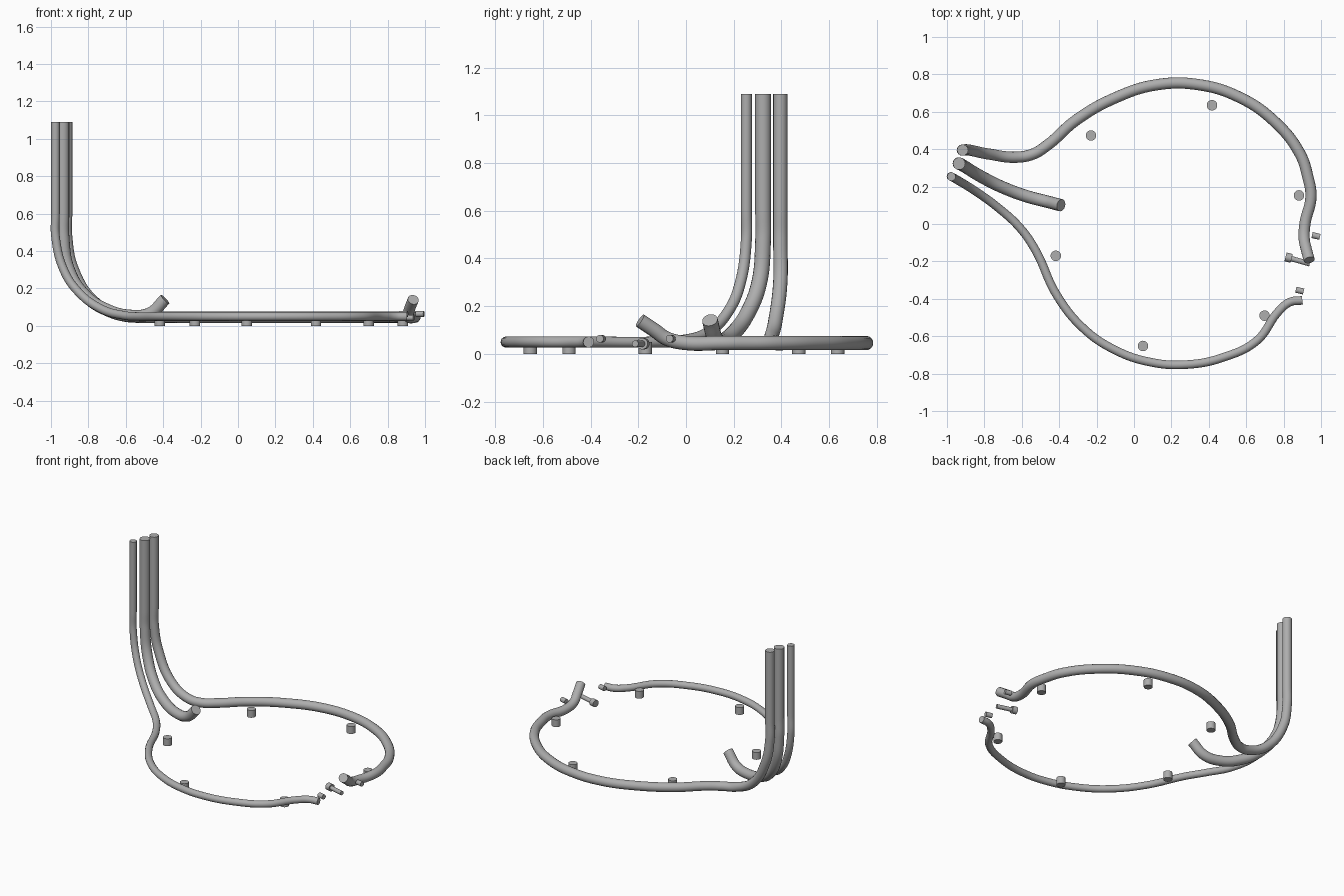
import bpy
import math
from mathutils import Vector

default_cube = bpy.data.objects.get("Cube")
if default_cube:
    bpy.data.objects.remove(default_cube, do_unlink=True)

# One plain grey for every part
grey = bpy.data.materials.new("satin grey metal")
grey.use_nodes = True
grey.diffuse_color = (0.42, 0.42, 0.42, 1)
grey.node_tree.nodes["Principled BSDF"].inputs["Base Color"].default_value = grey.diffuse_color

RING_CENTRE = Vector((0.235, 0, 0))
RING_RADIUS = 0.753
PIPE_TOP = 1.09


def finish(obj, name):
    obj.name = name
    obj.data.name = name
    obj.data.materials.clear()
    obj.data.materials.append(grey)
    bpy.ops.object.select_all(action="DESELECT")
    obj.select_set(True)
    bpy.context.view_layer.objects.active = obj
    bpy.ops.object.shade_smooth_by_angle(angle=math.radians(40))
    return obj


def riser(x, y):
    """Straight upright part of a pipe, from the top down."""
    return [(x, y, z) for z in (PIPE_TOP, 0.8, 0.6, 0.48)]


def ring_arc(start, end, steps, z):
    """Points along the large ring, angles in degrees."""
    points = []
    for i in range(steps + 1):
        angle = math.radians(start + (end - start) * i / steps)
        offset = Vector((math.cos(angle), math.sin(angle), 0)) * RING_RADIUS
        points.append(RING_CENTRE + offset + Vector((0, 0, z)))
    return points


def pipe(name, points, radius):
    """Round capped pipe swept smoothly through the points."""
    curve = bpy.data.curves.new(name, "CURVE")
    curve.dimensions = "3D"
    curve.bevel_depth = radius
    curve.bevel_resolution = 6
    curve.resolution_u = 10
    curve.use_fill_caps = True
    spline = curve.splines.new("BEZIER")
    spline.bezier_points.add(len(points) - 1)
    for knot, point in zip(spline.bezier_points, points):
        knot.co = point
        knot.handle_left_type = knot.handle_right_type = "AUTO"
    obj = bpy.data.objects.new(name, curve)
    bpy.context.collection.objects.link(obj)
    bpy.ops.object.select_all(action="DESELECT")
    obj.select_set(True)
    bpy.context.view_layer.objects.active = obj
    bpy.ops.object.convert(target="MESH")
    return finish(bpy.context.view_layer.objects.active, name)


def rod(name, start, end, radius):
    """Solid cylinder between two points."""
    start, end = Vector(start), Vector(end)
    axis = end - start
    bpy.ops.mesh.primitive_cylinder_add(
        vertices=20, radius=radius, depth=axis.length,
        location=(start + end) / 2,
        rotation=axis.to_track_quat("Z", "Y").to_euler())
    return finish(bpy.context.object, name)


# Back pipe: upright, sweeping bend, half ring and raised mouth end
back_bend = [(-0.88, 0.395, 0.3), (-0.77, 0.373, 0.13), (-0.63, 0.357, 0.058),
             (-0.54, 0.374, 0.046), (-0.46, 0.424, 0.046), (-0.31, 0.555, 0.046)]
back_mouth = [(0.93, 0.25, 0.046), (0.946, 0.145, 0.046), (0.914, 0, 0.046),
              (0.91, -0.08, 0.064), (0.92, -0.13, 0.098), (0.937, -0.193, 0.14)]
pipe("back_ring_pipe",
     riser(-0.916, 0.395) + back_bend + ring_arc(116, 30, 5, 0.046) + back_mouth, 0.03)

# Middle pipe: upright, bend and short upturned end
middle_bend = [(-0.905, 0.307, 0.3), (-0.82, 0.255, 0.165), (-0.7, 0.195, 0.085),
               (-0.57, 0.147, 0.053), (-0.47, 0.121, 0.067), (-0.39, 0.1, 0.142)]
pipe("middle_pipe", riser(-0.935, 0.323) + middle_bend, 0.033)

# Front pipe: thinner upright, bend, half ring and short end
front_bend = [(-0.932, 0.228, 0.3), (-0.855, 0.18, 0.183), (-0.73, 0.09, 0.09),
              (-0.61, -0.02, 0.056), (-0.53, -0.134, 0.05), (-0.41, -0.385, 0.05)]
front_end = [(0.775, -0.465, 0.05), (0.835, -0.417, 0.05), (0.9, -0.408, 0.05)]
pipe("front_ring_pipe",
     riser(-0.976, 0.253) + front_bend + ring_arc(228, 304, 5, 0.05) + front_end, 0.023)

# Feet standing just inside the ring
feet = [(0.417, 0.635), (-0.23, 0.473), (-0.418, -0.17),
        (0.048, -0.652), (0.698, -0.49), (0.882, 0.153)]
for number, (x, y) in enumerate(feet, start=1):
    rod(f"foot_{number}", (x, y, 0), (x, y, 0.05), 0.028)

# Clamp screw with its head, lying across the gap
rod("screw_shank", (0.83, -0.182, 0.043), (0.94, -0.213, 0.043), 0.014)
rod("screw_head", (0.81, -0.176, 0.043), (0.843, -0.184, 0.043), 0.024)

# Two short pins beside the pipe ends
for name, x, y in (("back_pin", 0.973, -0.064), ("front_pin", 0.886, -0.356)):
    rod(name, (x - 0.021, y + 0.005, 0.064), (x + 0.021, y - 0.005, 0.064), 0.016)
